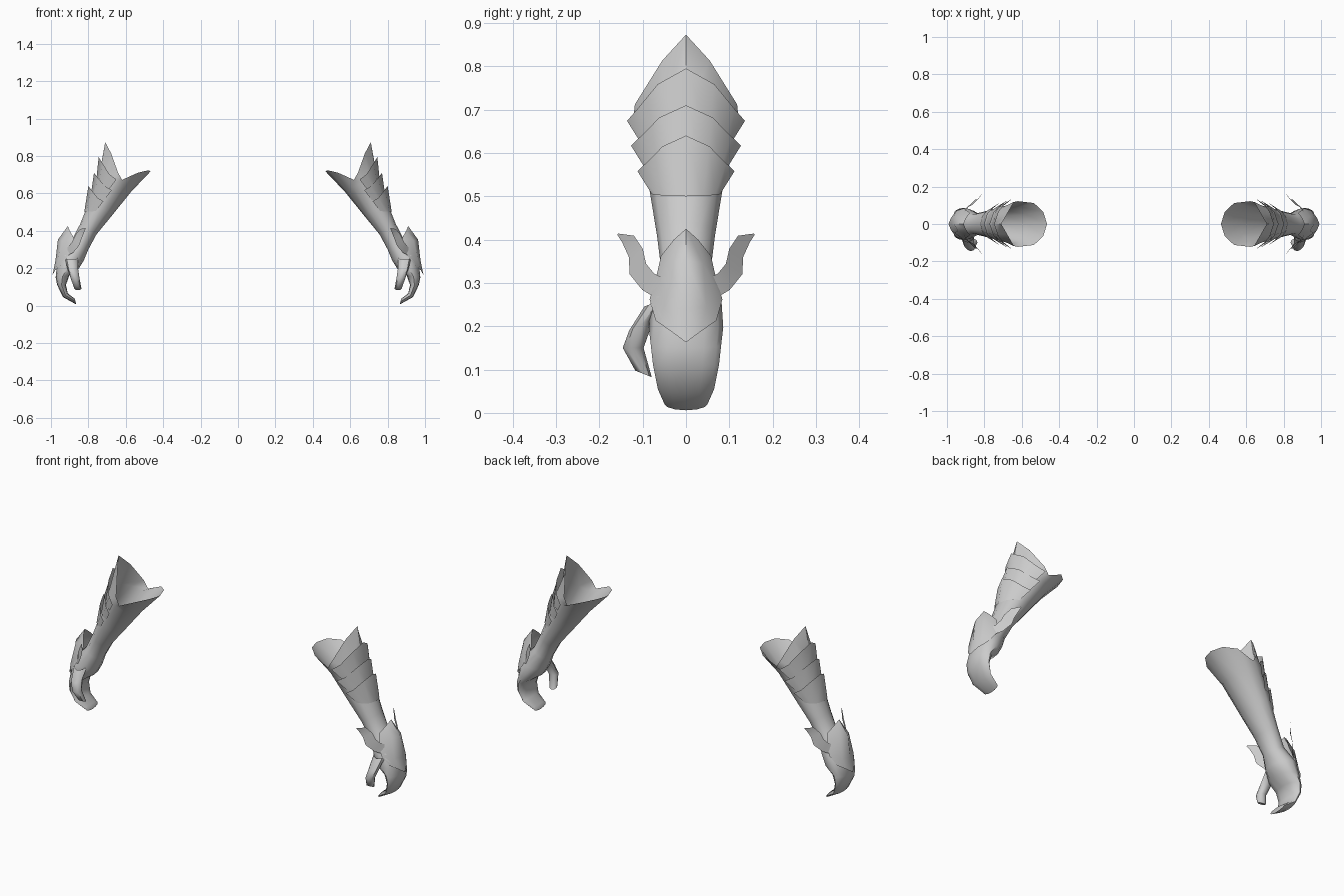
import bpy, bmesh, math
from mathutils import Vector

if "Cube" in bpy.data.objects:
    bpy.data.objects.remove(bpy.data.objects["Cube"])

steel = bpy.data.materials.new("grey_steel")
steel.diffuse_color = (0.6, 0.6, 0.6, 1)
steel.use_nodes = True
steel.node_tree.nodes["Principled BSDF"].inputs["Base Color"].default_value = steel.diffuse_color
SIDES = 12


def finish(name, bm, angle=50):
    """Turn a bmesh into a smooth part, mirrored to the other arm."""
    bmesh.ops.recalc_face_normals(bm, faces=bm.faces)
    me = bpy.data.meshes.new(name)
    bm.to_mesh(me)
    bm.free()
    me.materials.append(steel)
    ob = bpy.data.objects.new(name, me)
    bpy.context.collection.objects.link(ob)
    bpy.ops.object.select_all(action='DESELECT')
    ob.select_set(True)
    bpy.context.view_layer.objects.active = ob
    bpy.ops.object.shade_smooth_by_angle(angle=math.radians(angle))
    mir = ob.modifiers.new("other_arm", 'MIRROR')
    mir.use_mirror_merge = False
    return ob


def loft(bm, rows, closed=False, cap=False):
    """Skin a list of equally long point rows."""
    vs = [[bm.verts.new(p) for p in r] for r in rows]
    n = len(vs[0])
    for a, b in zip(vs, vs[1:]):
        for i in range(n if closed else n - 1):
            j = (i + 1) % n
            bm.faces.new((a[i], a[j], b[j], b[i]))
    if cap:
        bm.faces.new(vs[-1])


def both(half):
    """Mirror a centre-to-side row in y into a full row."""
    return [(x, -y, z) for x, y, z in reversed(half[1:])] + list(half)


def ring(xi, zi, xo, zo, hw):
    """Oval section from its inner point, outer point and half width."""
    pts = []
    for k in range(SIDES):
        a = 2 * math.pi * k / SIDES
        t = (1 - math.cos(a)) / 2
        pts.append((xi + (xo - xi) * t, hw * math.sin(a), zi + (zo - zi) * t))
    return pts


# Sleeve and mitten hand: flared open cuff with a pointed outer petal
lip = [(.465, 0, .72), (.485, .065, .722), (.535, .112, .71), (.62, .122, .672),
       (.642, .118, .712), (.678, .055, .813), (.71, 0, .873)]
cuff = lip + [(x, -y, z) for x, y, z in lip[5:0:-1]]
sections = [(.57, .61, .742, .70, .106), (.675, .48, .79, .57, .086),
            (.757, .38, .842, .44, .067), (.80, .30, .89, .345, .056),
            (.825, .24, .955, .275, .082), (.853, .195, .970, .20, .086),
            (.902, .16, .975, .15, .081), (.92, .11, .967, .11, .076),
            (.91, .065, .935, .045, .065), (.872, .036, .865, .006, .05)]
bm = bmesh.new()
loft(bm, [cuff] + [ring(*s) for s in sections], closed=True, cap=True)
finish("sleeve_and_hand", bm)

# Thumb: bent tapering tube
bm = bmesh.new()
rows = []
for x, y, z, r, ty in [(.89, -.06, .26, .036, .4), (.885, -.102, .205, .029, .5),
                       (.872, -.122, .15, .024, 0), (.856, -.098, .09, .019, -.4)]:
    rows.append([(x + r * math.cos(a), y + r * math.sin(a), z + ty * r * math.sin(a))
                 for a in (2 * math.pi * k / 8 for k in range(8))])
loft(bm, rows, closed=True, cap=True)
finish("thumb", bm)

# Three overlapping chevron plates on the forearm
plates = [((.745, .795), (.65, .136, .674), (.760, .65)),
          ((.770, .710), (.675, .127, .617), (.790, .57)),
          ((.800, .640), (.72, .112, .558), (.822, .50))]
for i, ((tx, tz), (cx, cy, cz), (bx, bz)) in enumerate(plates):
    dx, dz = tx - cx, tz - cz
    top = [(tx, 0, tz), (cx + dx * .78, cy * .48, cz + dz * .70),
           (cx + dx * .38, cy * .83, cz + dz * .22), (cx, cy, cz)]
    ex, ey, ez = cx + .04, cy - .033, cz - .053
    fx, fz = bx - ex, bz - ez
    low = [(bx, 0, bz), (ex + fx * .85, ey * .5, ez + fz * .8),
           (ex + fx * .5, ey * .85, ez + fz * .4), (ex, ey, ez)]
    bm = bmesh.new()
    loft(bm, [both(top), both(low)])
    finish(f"forearm_plate_{i + 1}", bm)

# Back-of-hand guard: point over the wrist, point over the knuckles
guard = [[(.910, 0, .425), (.900, .028, .400), (.878, .058, .362)],
         [(.963, 0, .352), (.940, .040, .345), (.885, .066, .325)],
         [(.976, 0, .240), (.962, .047, .245), (.910, .084, .262)],
         [(.992, 0, .163), (.978, .034, .188), (.950, .070, .213)]]
bm = bmesh.new()
loft(bm, [both(r) for r in guard])
finish("hand_guard", bm)

# Curved horn on each side of the wrist: (inner edge, outer edge) pairs
horn = [((.817, .157, .414), (.815, .159, .412)), ((.845, .120, .409), (.822, .147, .393)),
        ((.868, .100, .379), (.835, .132, .360)), ((.885, .092, .344), (.850, .130, .320)),
        ((.900, .074, .322), (.880, .101, .284)), ((.915, .050, .310), (.905, .078, .270))]
for name, s in (("front_horn", -1), ("back_horn", 1)):
    bm = bmesh.new()
    loft(bm, [[(x, s * y, z) for x, y, z in pair] for pair in horn])
    finish(name, bm)
